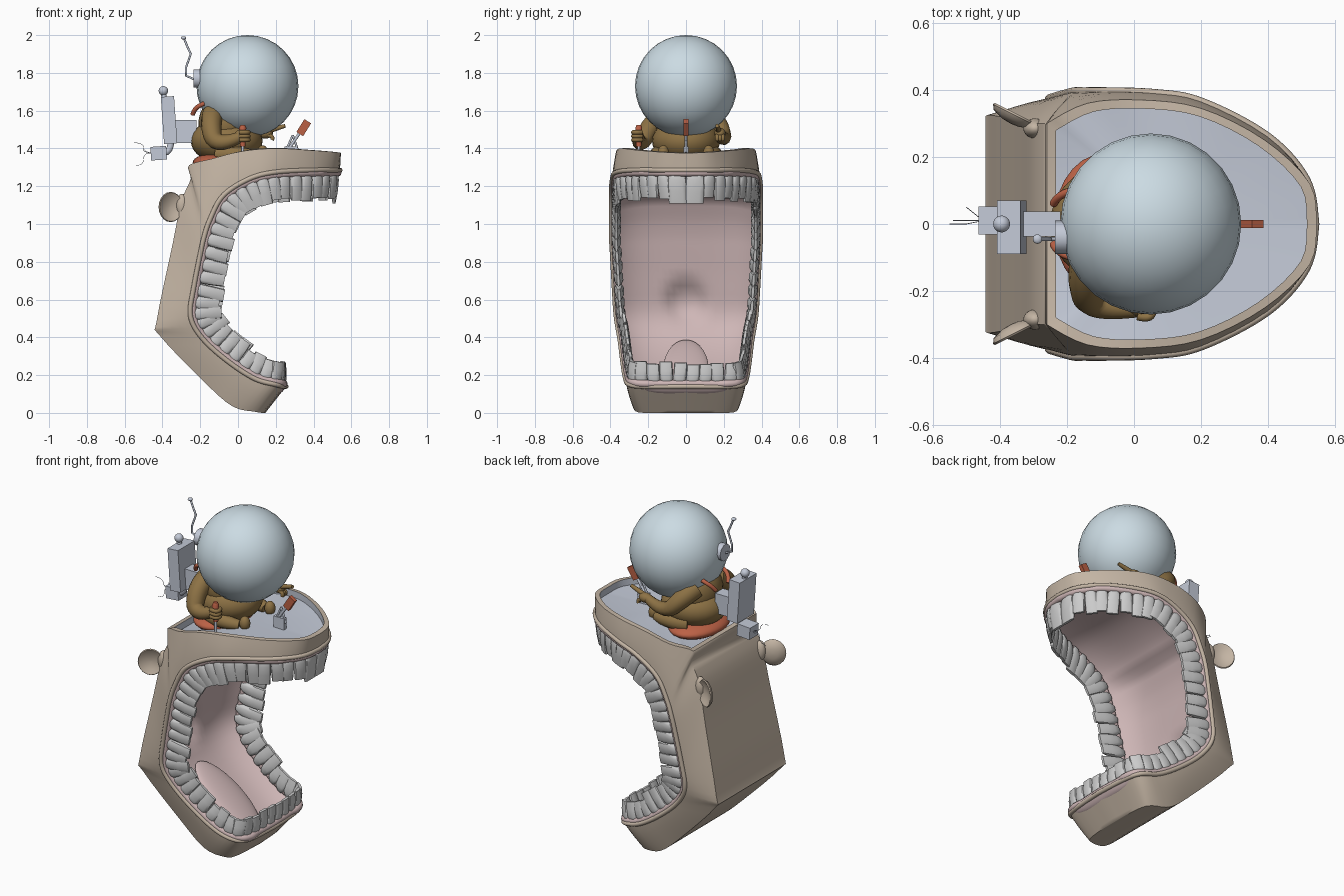
import bpy, bmesh, math, random
from mathutils import Vector as V

if "Cube" in bpy.data.objects:
    bpy.data.objects.remove(bpy.data.objects["Cube"])
random.seed(4)

def mat(name, c):
    m = bpy.data.materials.new(name)
    m.diffuse_color = (*c, 1)
    m.use_nodes = True
    m.node_tree.nodes["Principled BSDF"].inputs["Base Color"].default_value = m.diffuse_color
    return m
SKIN = mat("skin", (.55, .46, .37)); PINK = mat("mouth_pink", (.62, .47, .47))
TOOTH = mat("enamel", (.6, .6, .6)); FUR = mat("brown", (.27, .17, .06))
RED = mat("red", (.5, .12, .06)); METAL = mat("blue_grey", (.55, .59, .68))
GLASS = mat("helmet_glass", (.6, .71, .77))

def mesh(name, verts, faces, m, angle=40):
    me = bpy.data.meshes.new(name)
    bm = bmesh.new()
    vs = [bm.verts.new(v) for v in verts]
    for f in faces:
        bm.faces.new([vs[i] for i in f])
    bmesh.ops.remove_doubles(bm, verts=bm.verts, dist=1e-4)
    bmesh.ops.recalc_face_normals(bm, faces=bm.faces)
    bm.to_mesh(me); bm.free()
    me.materials.append(m)
    ob = bpy.data.objects.new(name, me)
    bpy.context.collection.objects.link(ob)
    bpy.ops.object.select_all(action='DESELECT')
    ob.select_set(True); bpy.context.view_layer.objects.active = ob
    bpy.ops.object.shade_smooth_by_angle(angle=math.radians(angle))
    return ob

def grid_faces(rows, n, closed):
    return [(r*n+c, r*n+(c+1) % n, (r+1)*n+(c+1) % n, (r+1)*n+c)
            for r in range(rows-1) for c in range(n if closed else n-1)]

def loft(name, rings, m, closed=True, caps=True, angle=40):
    n = len(rings[0]); k = len(rings)
    f = grid_faces(k, n, closed)
    if caps:
        f += [tuple(range(n)), tuple(range((k-1)*n, k*n))]
    return mesh(name, [p for r in rings for p in r], f, m, angle)

def prim(name, kind, loc, scale, m, rot=(0, 0, 0)):
    if kind == 'ball':
        bpy.ops.mesh.primitive_uv_sphere_add(segments=28, ring_count=16, location=loc, rotation=rot)
    else:
        bpy.ops.mesh.primitive_cube_add(location=loc, rotation=rot)
    ob = bpy.context.object
    ob.name = name; ob.scale = scale
    ob.data.materials.append(m)
    if kind == 'ball':
        bpy.ops.object.shade_smooth()
    return ob

def tube(name, pts, radii, m, cyclic=False, smooth=True):
    cu = bpy.data.curves.new(name, 'CURVE'); cu.dimensions = '3D'
    cu.bevel_depth = 1; cu.bevel_resolution = 3; cu.use_fill_caps = True; cu.resolution_u = 5
    s = cu.splines.new('NURBS' if smooth else 'POLY')
    s.points.add(len(pts)-1)
    if not isinstance(radii, (list, tuple)):
        radii = [radii]*len(pts)
    for q, p, r in zip(s.points, pts, radii):
        q.co = (*p, 1); q.radius = r
    if smooth:
        s.order_u = 3; s.use_endpoint_u = True
    s.use_cyclic_u = cyclic
    cu.materials.append(m)
    ob = bpy.data.objects.new(name, cu)
    bpy.context.collection.objects.link(ob)
    return ob

# Half outline of the giant mouth: lip point, then matching outer edge point
ROWS = [(.54, 0, 1.285, .545, 0, 1.375), (.515, .13, 1.285, .525, .12, 1.38), (.40, .26, 1.285, .39, .25, 1.39),
        (.2, .365, 1.275, .2, .345, 1.40), (.06, .39, 1.24, .02, .37, 1.385), (-.08, .395, 1.15, -.14, .36, 1.345),
        (-.15, .395, 1.02, -.26, .30, 1.31), (-.18, .395, .93, -.25, .30, 1.24), (-.2, .39, .84, -.30, .30, 1.12),
        (-.235, .38, .66, -.345, .31, .9), (-.252, .37, .51, -.43, .325, .49), (-.185, .35, .39, -.415, .315, .41),
        (-.05, .335, .27, -.18, .29, .165), (.09, .32, .18, -.03, .28, .035), (.2, .30, .15, .09, .26, .006),
        (.24, .22, .14, .13, .20, 0), (.255, 0, .14, .145, 0, 0)]
SEG = 4
def spline(pts):
    out = []
    for i in range(len(pts)-1):
        a, b, c, d = (pts[max(0, min(len(pts)-1, j))] for j in (i-1, i, i+1, i+2))
        for k in range(SEG):
            t = k/SEG
            out.append(.5*(2*b + (c-a)*t + (2*a-5*b+4*c-d)*t*t + (3*b-a-3*c+d)*t**3))
    return out + [pts[-1]]
lip = spline([V(r[:3]) for r in ROWS]); outer = spline([V(r[3:]) for r in ROWS])
N = len(lip); REAR = 6*SEG
mir = lambda p: V((p.x, -p.y, p.z))
def out_dir(i):   # direction away from the mouth opening, in the side plane
    d = lip[min(N-1, i+4)] - lip[max(0, i-4)]
    return V((d.z, 0, -d.x)).normalized()

# Head shell
verts, faces, F = [], [], [0, .15, .35, .55, .75, .9, 1]
for a, b in zip(lip, outer):
    half = [V((a.x+(b.x-a.x)*f, a.y+(b.y-a.y)*f**1.5, a.z+(b.z-a.z)*f)) for f in F]
    verts += half + [mir(p) for p in reversed(half)]
n = 2*len(F)
for f in grid_faces(N, n, False):
    if f[0] % n != len(F)-1 or f[0]//n >= REAR:
        faces.append(f)
mesh("head_shell", verts, faces, SKIN, 50)

# Cockpit rim and floor
top = outer[:REAR+1] + [mir(p) for p in reversed(outer[1:REAR+1])]
c = V((.13, 0, 0))
inner = [V((c.x+(p.x-c.x)*.93, p.y*.93, p.z+.003)) for p in top]
low = [p-V((0, 0, .04)) for p in inner]
loft("cockpit_rim", [top, inner], SKIN, caps=False)
loft("cockpit_floor", [inner, low, [V((.13, 0, 1.345))]*len(low)], METAL, caps=False)

# Mouth lining with a sunken throat
rings = []
for i, p in enumerate(lip):
    row = []
    for k in range(25):
        f = -1 + k/12
        w = (p.y/.38)**2
        q = V((p.x, p.y*f, p.z)) + out_dir(i)*w*(1-f**4)*(.045 if p.z > 1.1 else .085)
        if q.x < -.1:
            q.x -= .05*math.exp(-((q.y/.1)**2+((q.z-.59)/.1)**2)**2)
        row.append(q)
    rings.append(row)
loft("mouth_lining", rings, PINK, closed=False, caps=False, angle=60)
prim("tongue", 'ball', (-.07, 0, .235), (.25, .12, .03), PINK, (0, math.radians(37), 0))

# Lip ridge and gums
loop = lip + [mir(p) for p in reversed(lip[1:-1])]
tube("lip_ridge", loop, .013, SKIN, True)
tube("gums", [V((p.x-.012 if abs(p.y) < .2 else p.x, p.y*.95, p.z)) - out_dir(min(i, len(loop)-i))*.014
              for i, p in enumerate(loop)], .02, PINK, True)

# Teeth, set along the lip by arc length and mirrored
verts, faces = [], []
def add_tooth(base, t, up, o, w, length, side):
    s = len(verts)
    for h, a, d in ((-.1, .55, .5), (.08, .85, .9), (.25, 1, 1), (.6, 1, .8), (1, .96, .3)):
        for k in range(10):
            ca, sa = math.cos(k*math.pi/5), math.sin(k*math.pi/5)
            p = base + up*length*h + t*w*a*math.copysign(abs(ca)**.6, ca) + o*.026*d*math.copysign(abs(sa)**.8, sa)
            verts.append(p if side > 0 else mir(p))
    faces.extend(tuple(s+i for i in f) for f in grid_faces(5, 10, True))
    faces.extend([tuple(range(s, s+10)), tuple(range(s+40, s+50))])
total = sum((lip[i+1]-lip[i]).length for i in range(N-1))
small = (total-.1)/round((total-.1)/.068)/2     # half width that fills the arch evenly
acc, target, width = 0, .05, .05
for i in range(N-1):
    step = (lip[i+1]-lip[i]).length
    while acc + step >= target:
        p = lip[i].lerp(lip[i+1], (target-acc)/step)
        t = (lip[min(N-1, i+2)]-lip[max(0, i-1)]).normalized()
        if p.y < .06:
            t = V((0, 1 if p.z > 1 else -1, 0))
        up = -out_dir(i)
        if p.z < .2:
            up = (up + V((.2, 0, 1))).normalized()
        up = (up - t*up.dot(t)*.6).normalized()
        o = t.cross(up).normalized()
        if o.dot(p-V((-.1, 0, p.z))) < 0:
            o = -o
        for side in (1, -1):
            tilt = (up + t*random.uniform(-.07, .07)).normalized()
            ln = .165 if width > .04 else random.uniform(.13, .155) if p.z > .25 else random.uniform(.1, .12)
            add_tooth(p-o*.026+up*.012, t, tilt, o, width*1.03, ln, side)
        target += width
        width = small
        target += width
    acc += step
mesh("teeth", verts, faces, TOOTH, 45)

# Cupped ears and their roots
for s in (1, -1):
    nrm = V((.45, .89*s, 0)); u = V((-.89, .45*s, 0)); cen = V((-.36, .318*s, 1.09))
    ears = [[cen + nrm*h + u*r*.9*math.cos(k*math.pi/10) + V((0, 0, r*math.sin(k*math.pi/10))) for k in range(20)]
            for r, h in ((.005, -.005), (.05, .0), (.068, .011), (.076, .014), (.08, .008), (.07, -.006), (.03, -.018), (.005, -.02))]
    loft("ear", ears, SKIN)
    prim("ear_root", 'ball', (-.295, .285*s, 1.1), (.035, .03, .06), SKIN)

# Pilot: torso, shorts, helmet
prim("belly", 'ball', (-.06, 0, 1.44), (.19, .18, .125), FUR)
prim("chest", 'ball', (-.07, 0, 1.53), (.14, .16, .15), FUR)
prim("shorts", 'ball', (-.09, 0, 1.325), (.15, .21, .055), RED)
prim("helmet", 'ball', (.05, 0, 1.73), (.27, .27, .27), GLASS)

# Arms, hands and fingers
tube("left_arm", [(-.13, -.1, 1.58), (-.15, -.18, 1.54), (-.12, -.25, 1.40), (.01, -.25, 1.46)], [.06, .055, .045, .03], FUR)
tube("right_arm", [(-.13, .1, 1.58), (-.1, .17, 1.54), (.0, .21, 1.43), (.13, .18, 1.48)], [.06, .055, .04, .026], FUR)
prim("left_palm", 'ball', (.015, -.25, 1.465), (.035, .026, .035), FUR)
prim("right_palm", 'ball', (.145, .18, 1.48), (.04, .03, .028), FUR)
tube("pointing_finger", [(.15, .175, 1.49), (.2, .17, 1.505), (.25, .165, 1.52)], [.015, .014, .01], FUR)
for k in range(3):
    z = 1.445+.02*k
    tube("grip_finger", [(.01, -.275, z), (.045, -.285, z), (.06, -.255, z), (.045, -.235, z)], .012, FUR)
    tube("curled_finger", [(.16, .165+.015*k, 1.47), (.19, .165+.015*k, 1.465), (.18, .165+.015*k, 1.445)], .011, FUR)

# Legs, feet and straps
for s in (1, -1):
    tube("leg", [(-.1, .12*s, 1.37), (.0, .17*s, 1.37), (.1, .13*s, 1.36)], [.055, .045, .03], FUR)
    prim("foot", 'ball', (.13, .12*s, 1.375), (.03, .03, .042), FUR)
    tube("strap", [(-.24, .06*s, 1.58), (-.23, .08*s, 1.61), (-.19, .1*s, 1.635), (-.15, .1*s, 1.65)], .012, RED)

# Joystick and front lever
tube("joystick_shaft", [(.025, -.25, 1.33), (.025, -.25, 1.45)], .008, METAL, smooth=False)
tube("joystick_grip", [(.025, -.25, 1.41), (.025, -.25, 1.51), (.025, -.25, 1.525)], [.015, .019, .012], RED, smooth=False)
prim("lever_base", 'box', (.28, 0, 1.375), (.035, .012, .035), METAL)
for x in (.25, .32):
    tube("lever_bracket", [(x, 0, 1.38), (.29, 0, 1.47)], .006, METAL, smooth=False)
tube("lever_shaft", [(.27, 0, 1.4), (.325, 0, 1.48)], .008, METAL, smooth=False)
grip = prim("lever_grip", 'box', (.348, 0, 1.51), (.021, .012, .04), RED, (0, math.radians(32), 0))
bevel = grip.modifiers.new("rounding", 'BEVEL'); bevel.width = .006; bevel.segments = 2

# Life support pack, tail box and wires
prim("pack", 'box', (-.365, -.01, 1.55), (.035, .08, .125), METAL, (0, math.radians(-4), 0))
prim("pack_mount", 'box', (-.28, 0, 1.49), (.06, .038, .06), METAL)
prim("pack_knob", 'ball', (-.395, 0, 1.705), (.025, .025, .025), METAL)
tube("knob_neck", [(-.39, 0, 1.66), (-.395, 0, 1.7)], .015, METAL, smooth=False)
prim("tail_box", 'box', (-.42, .01, 1.375), (.042, .042, .036), METAL, (0, math.radians(-4), 0))
tube("tail_pipe", [(-.355, 0, 1.45), (-.352, 0, 1.37), (-.41, 0, 1.375)], .018, METAL)
for y, z in ((.0, 1.43), (.05, 1.40), (.01, 1.31)):
    tube("loose_wire", [(-.45, .01, 1.375), (-.5, y, 1.38), (-.5, y, z), (-.55+y, y, z)], .0012, METAL)

# Helmet antenna
tube("antenna_disc", [(-.235, -.04, 1.77), (-.2, -.04, 1.77)], .05, METAL, smooth=False)
tube("antenna_rod", [(-.23, -.045, 1.765), (-.275, -.045, 1.785), (-.275, -.045, 1.83), (-.25, -.045, 1.9), (-.262, -.045, 1.925),
     (-.287, -.045, 1.985)], .006, METAL, smooth=False)
prim("antenna_tip", 'ball', (-.288, -.045, 1.985), (.014, .014, .009), METAL)
